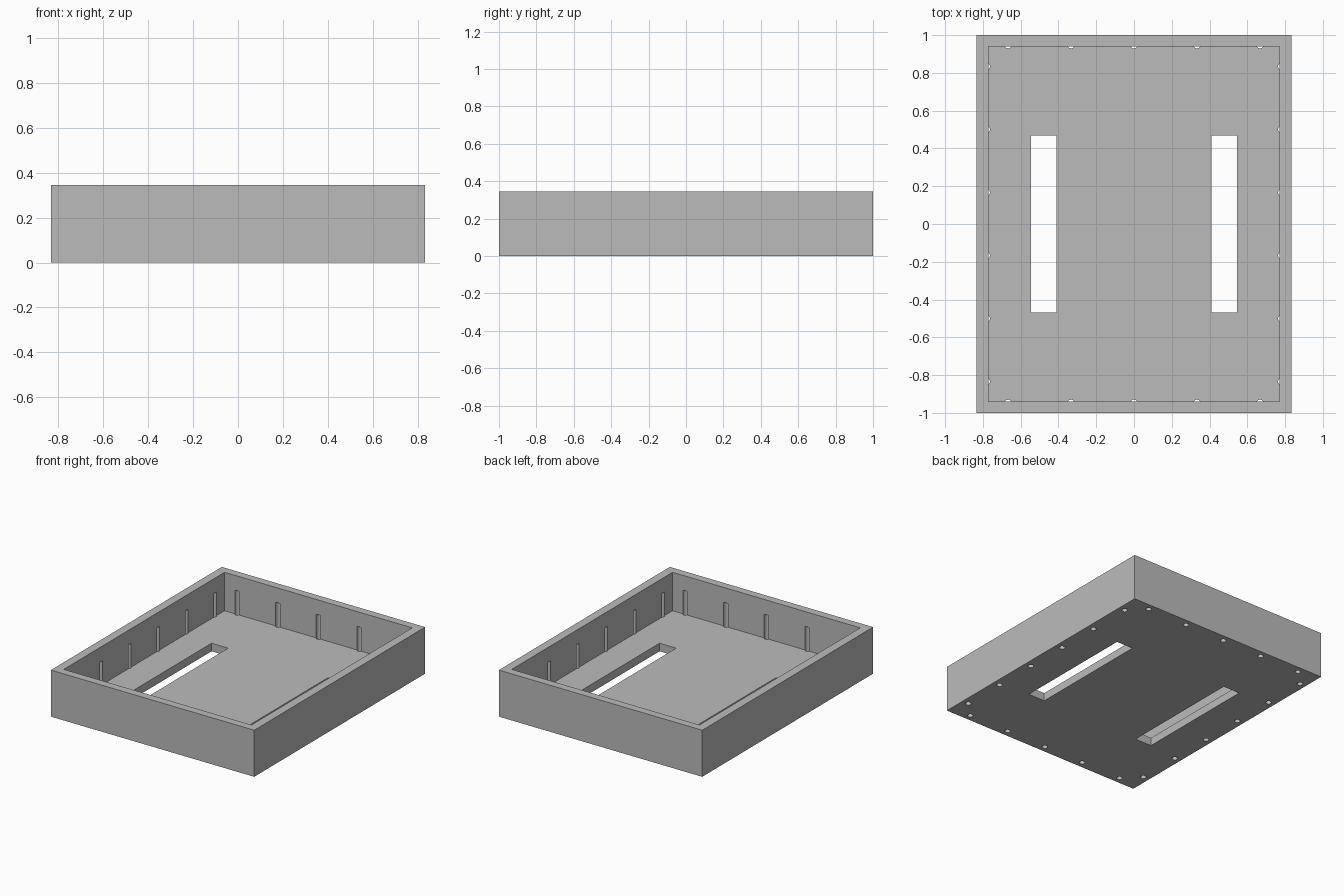
import bpy
import bmesh
from mathutils import Matrix, Vector

if "Cube" in bpy.data.objects:
    bpy.data.objects.remove(bpy.data.objects["Cube"])

# Overall sizes
HALF_X, HALF_Y, HEIGHT = 0.833, 1.0, 0.345
INNER_X, INNER_Y, FLOOR = 0.769, 0.941, 0.06
HOLE_INSET, HOLE_RADIUS, HOLE_TOP = 0.05, 0.02, 0.235
PITCH = 1 / 3

grey = bpy.data.materials.new("plain grey")
grey.use_nodes = True
colour = (0.5, 0.5, 0.5, 1)
grey.diffuse_color = colour
grey.node_tree.nodes["Principled BSDF"].inputs["Base Color"].default_value = colour


def add_box(bm, x0, x1, y0, y1, z0, z1):
    centre = Vector((x0 + x1, y0 + y1, z0 + z1)) / 2
    size = Matrix.Diagonal((x1 - x0, y1 - y0, z1 - z0, 1))
    bmesh.ops.create_cube(bm, size=1, matrix=Matrix.Translation(centre) @ size)


def add_hole(bm, x, y):
    z0 = -0.1
    bmesh.ops.create_cone(bm, cap_ends=True, segments=32,
                          radius1=HOLE_RADIUS, radius2=HOLE_RADIUS,
                          depth=HOLE_TOP - z0,
                          matrix=Matrix.Translation((x, y, (HOLE_TOP + z0) / 2)))


def make_object(name, bm):
    mesh = bpy.data.meshes.new(name)
    bm.to_mesh(mesh)
    bm.free()
    mesh.materials.append(grey)
    obj = bpy.data.objects.new(name, mesh)
    bpy.context.scene.collection.objects.link(obj)
    return obj


# Solid block for the tray
bm = bmesh.new()
add_box(bm, -HALF_X, HALF_X, -HALF_Y, HALF_Y, 0, HEIGHT)
tray = make_object("open_tray", bm)

# Main cavity, open at the top
bm = bmesh.new()
add_box(bm, -INNER_X, INNER_X, -INNER_Y, INNER_Y, FLOOR, 0.5)
cavity = make_object("cavity_cutter", bm)

# Two long slots through the floor
bm = bmesh.new()
for side in (-1, 1):
    x = side * 0.477
    add_box(bm, x - 0.068, x + 0.068, -0.469, 0.469, -0.1, 0.2)
slots = make_object("slot_cutter", bm)

# Blind screw holes from below, breaking slightly into the cavity
bm = bmesh.new()
for side in (-1, 1):
    for i in range(5):
        add_hole(bm, (i - 2) * PITCH, side * (HALF_Y - HOLE_INSET))
    for i in range(6):
        add_hole(bm, side * (HALF_X - HOLE_INSET), (i - 2.5) * PITCH)
holes = make_object("screw_hole_cutter", bm)

# Cut, apply and tidy up
cutters = (cavity, slots, holes)
for cutter in cutters:
    cutter.hide_render = True
    mod = tray.modifiers.new(cutter.name, 'BOOLEAN')
    mod.operation = 'DIFFERENCE'
    mod.solver = 'EXACT'
    mod.object = cutter

bpy.context.view_layer.update()
evaluated = tray.evaluated_get(bpy.context.evaluated_depsgraph_get())
result = bpy.data.meshes.new_from_object(evaluated)
tray.modifiers.clear()
tray.data = result
for cutter in cutters:
    bpy.data.objects.remove(cutter)

# Smooth hole walls, sharp box edges
bpy.ops.object.select_all(action='DESELECT')
tray.select_set(True)
bpy.context.view_layer.objects.active = tray
bpy.ops.object.shade_smooth_by_angle()
